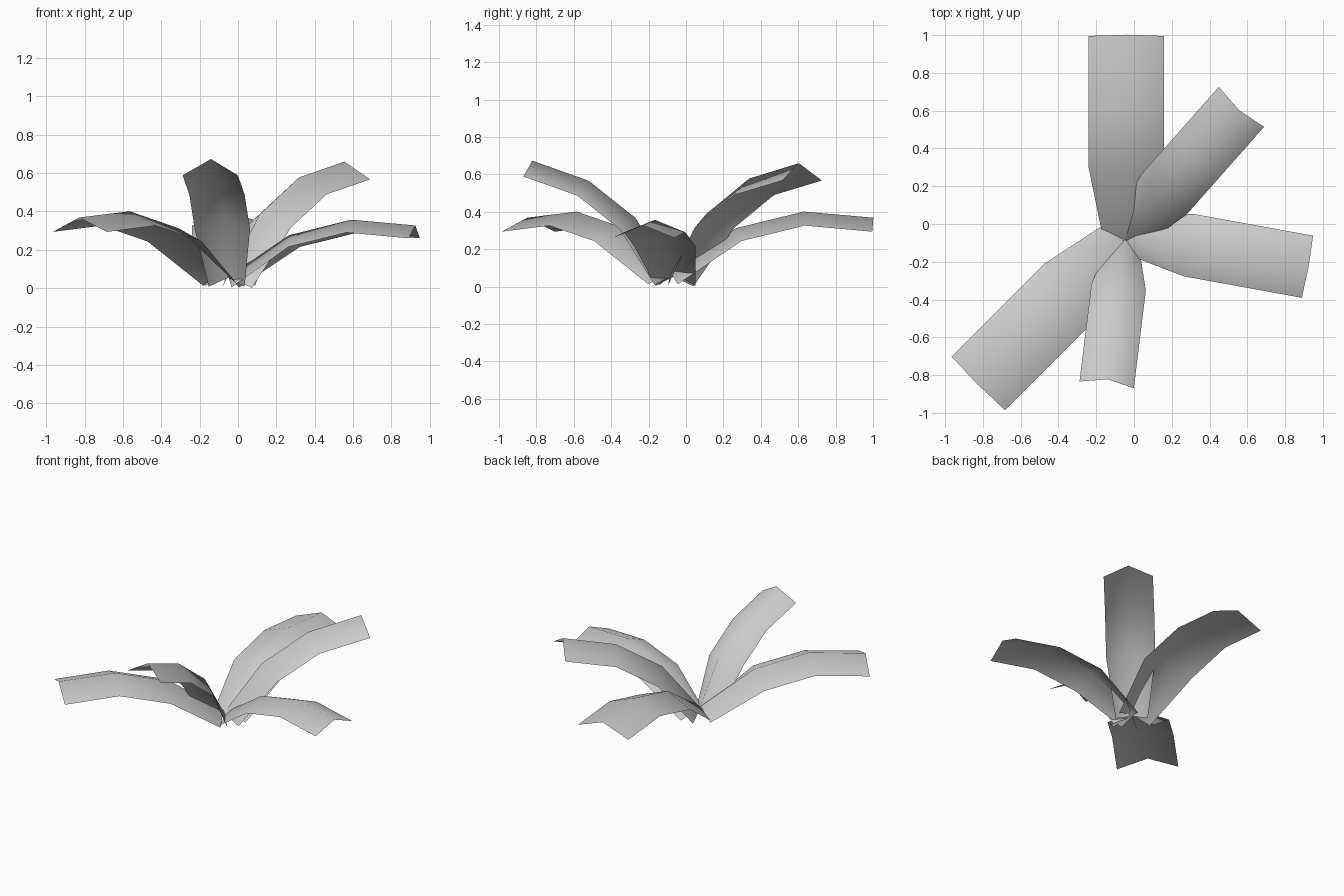
import bpy
import bmesh
from math import radians, sin, cos
from mathutils import Vector

cube = bpy.data.objects.get("Cube")
if cube:
    bpy.data.objects.remove(cube)

# Single leaf colour
grey = bpy.data.materials.new("pale_grey")
grey.use_nodes = True
grey.diffuse_color = (0.6, 0.6, 0.6, 1)
grey.node_tree.nodes["Principled BSDF"].inputs["Base Color"].default_value = (0.6, 0.6, 0.6, 1)

# Arched midrib: length and slope of each segment
SEGMENTS = [(0.42, 34), (0.37, 13.7), (0.37, -5)]
BASE_TAPER = 0.65


def leaf(name, base, heading, pitch, scale, half_width, drop):
    """Folded, arching leaf: a raised midrib with a sloping blade on each side."""
    a = radians(heading)
    forward = Vector((cos(a), sin(a), 0))
    side = Vector((-sin(a), cos(a), 0))
    up = Vector((0, 0, 1))
    slopes = [radians(s + pitch) for _, s in SEGMENTS]
    ridge = [Vector(base)]
    for (length, _), s in zip(SEGMENTS, slopes):
        ridge.append(ridge[-1] + scale * length * (forward * cos(s) + up * sin(s)))

    bm = bmesh.new()
    rows = []
    for i, p in enumerate(ridge):
        s = (slopes[max(i - 1, 0)] + slopes[min(i, len(slopes) - 1)]) / 2
        normal = up * cos(s) - forward * sin(s)
        w = half_width * (BASE_TAPER if i == 0 else 1)
        fold = -normal * drop
        rows.append([bm.verts.new(q) for q in (p + side * w + fold, p, p - side * w + fold)])
    for r0, r1 in zip(rows, rows[1:]):
        for j in range(2):
            bm.faces.new((r0[j], r0[j + 1], r1[j + 1], r1[j]))
    for f in bm.faces:
        f.smooth = True
    mesh = bpy.data.meshes.new(name)
    bm.to_mesh(mesh)
    bm.free()
    mesh.materials.append(grey)
    obj = bpy.data.objects.new(name, mesh)
    bpy.context.collection.objects.link(obj)


# Rosette of five leaves
leaf("back_leaf", (-0.04, -0.085, 0.075), 90, 0, 1.01, 0.20, 0.075)
leaf("front_right_leaf", (-0.06, -0.08, 0.075), 225, 0, 1.01, 0.20, 0.075)
leaf("left_leaf", (-0.05, -0.05, 0.06), -10.3, 0, 0.92, 0.167, 0.067)
leaf("front_leaf", (-0.05, -0.08, 0.055), 263, 24.5, 0.87, 0.145, 0.09)
leaf("back_left_leaf", (-0.055, -0.085, 0.06), 48.5, 18, 0.985, 0.16, 0.095)
